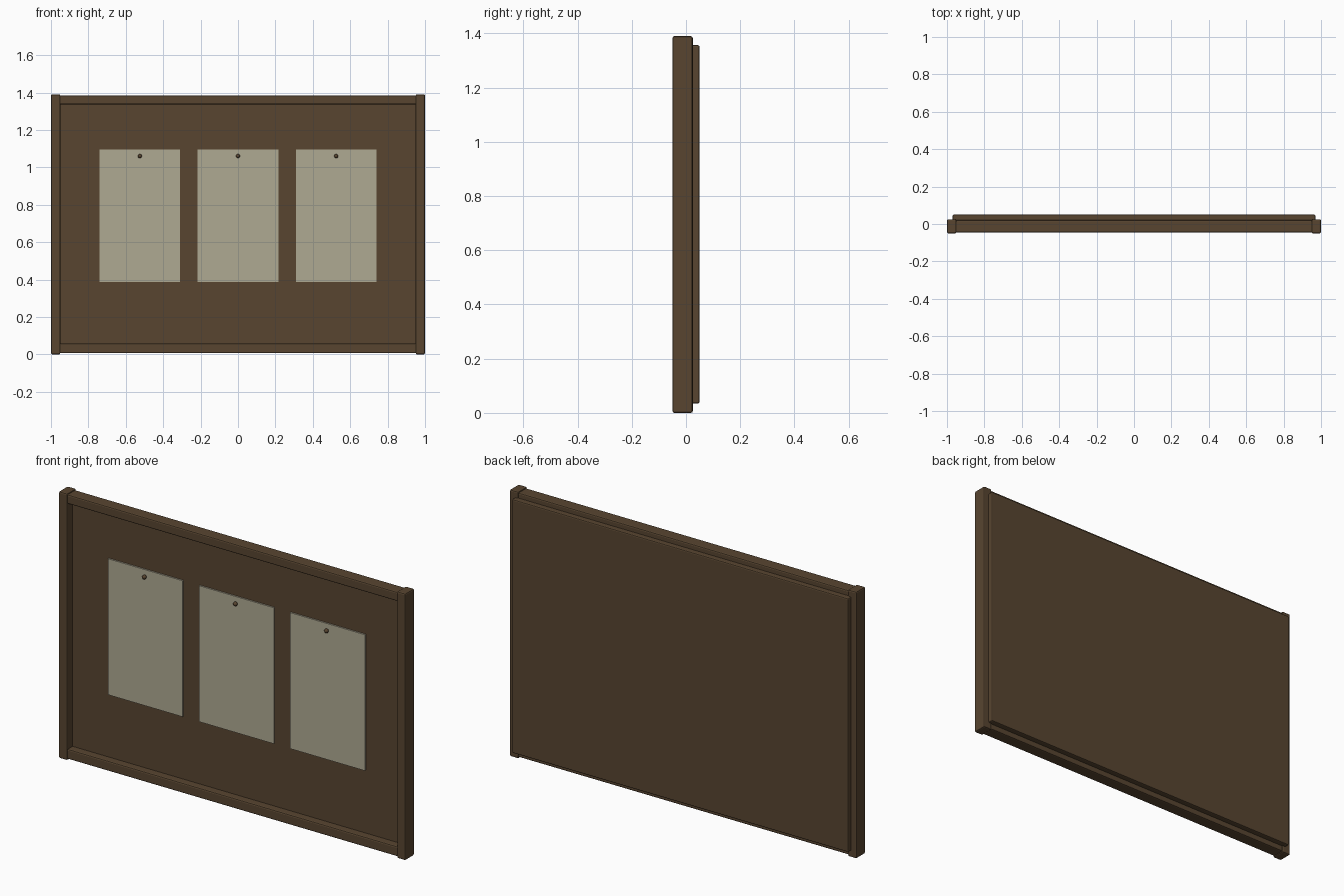
import bpy, math

if "Cube" in bpy.data.objects:
    bpy.data.objects.remove(bpy.data.objects["Cube"])


def material(name, rgb):
    m = bpy.data.materials.new(name)
    m.diffuse_color = (*rgb, 1)
    m.use_nodes = True
    m.node_tree.nodes["Principled BSDF"].inputs["Base Color"].default_value = m.diffuse_color
    return m


WOOD = material("dark brown wood", (0.098, 0.060, 0.030))
PAPER = material("aged paper", (0.43, 0.40, 0.29))


def box(name, x, y, z, mat, bevel=0.0):
    """Box from (min, max) ranges on each axis."""
    bpy.ops.mesh.primitive_cube_add(
        size=1, location=[(r[0] + r[1]) / 2 for r in (x, y, z)])
    o = bpy.context.object
    o.name = name
    o.scale = [r[1] - r[0] for r in (x, y, z)]
    bpy.ops.object.transform_apply(location=False, rotation=False, scale=True)
    o.data.materials.append(mat)
    if bevel:
        b = o.modifiers.new("bevel", 'BEVEL')
        b.width = bevel
        b.segments = 2
    return o


# Backing board, standing proud behind the frame
box("backing_board", (-0.97, 0.97), (-0.006, 0.05), (0.035, 1.357), WOOD, 0.006)

# Frame: full-height stiles with slightly thinner rails between them
for name, s in (("left", -1), ("right", 1)):
    box(name + "_stile", sorted((s * 0.95, s * 1.0)), (-0.05, 0.025),
        (0, 1.39), WOOD, 0.007)
for name, z in (("bottom", (0.006, 0.058)), ("top", (1.336, 1.384))):
    box(name + "_rail", (-0.957, 0.957), (-0.046, 0.021), z, WOOD, 0.007)

# Three paper sheets, each held by a round pin
for i, (cx, px) in enumerate(((-0.525, -0.525), (0, 0), (0.525, 0.525)), 1):
    box(f"paper_sheet_{i}", (cx - 0.216, cx + 0.216), (-0.014, -0.005),
        (0.386, 1.095), PAPER)
    bpy.ops.mesh.primitive_uv_sphere_add(
        segments=12, ring_count=8, radius=0.011, location=(px, -0.022, 1.06))
    pin = bpy.context.object
    pin.name = f"pin_{i}"
    pin.data.materials.append(WOOD)
    bpy.ops.object.shade_smooth_by_angle(angle=math.radians(60))
